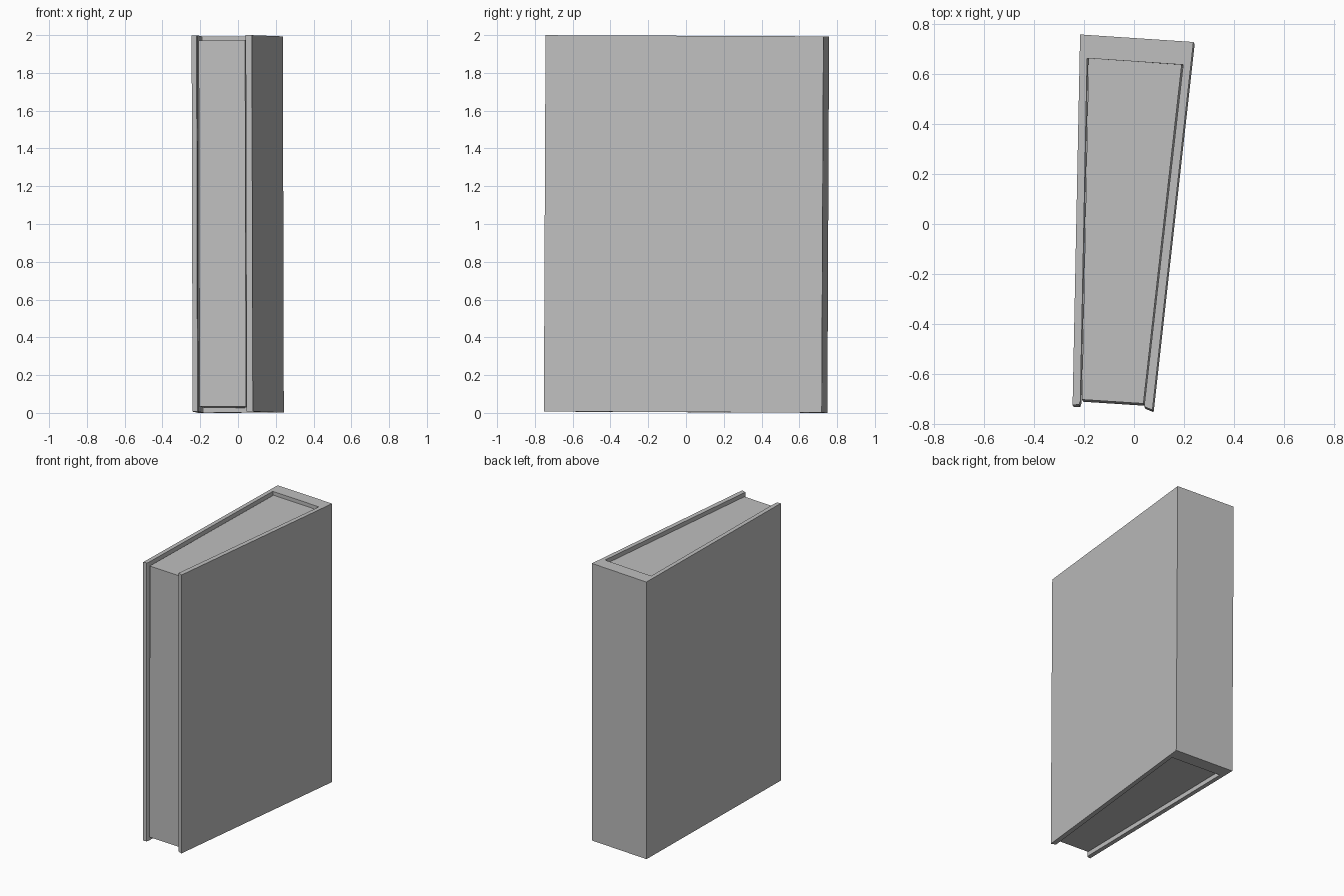
import bpy, bmesh
from mathutils import Matrix, Vector

cube = bpy.data.objects.get("Cube")
if cube:
    bpy.data.objects.remove(cube, do_unlink=True)

grey = bpy.data.materials.new("light_grey")
grey.use_nodes = True
colour = (0.52, 0.52, 0.52, 1)
grey.diffuse_color = colour
grey.node_tree.nodes["Principled BSDF"].inputs["Base Color"].default_value = colour

# The book leans very slightly on its corner
LEAN = Matrix.Rotation(-0.0045, 4, 'X') @ Matrix.Rotation(-0.0025, 4, 'Y')


def upright_prism(name, outline, half_height):
    """Extrude a plan outline to a standing block centred at z = 1."""
    bm = bmesh.new()
    face = bm.faces.new([bm.verts.new((x, y, -half_height)) for x, y in outline])
    ext = bmesh.ops.extrude_face_region(bm, geom=[face])
    top = [v for v in ext["geom"] if isinstance(v, bmesh.types.BMVert)]
    bmesh.ops.translate(bm, verts=top, vec=(0, 0, 2 * half_height))
    bmesh.ops.recalc_face_normals(bm, faces=bm.faces)
    bm.transform(Matrix.Translation(Vector((0, 0, 1))) @ LEAN)
    mesh = bpy.data.meshes.new(name)
    bm.to_mesh(mesh)
    bm.free()
    mesh.materials.append(grey)
    obj = bpy.data.objects.new(name, mesh)
    bpy.context.collection.objects.link(obj)


# Cover boards and spine, one U-shaped wedge
upright_prism("cover", [
    (-0.213, 0.753), (-0.243, -0.728), (-0.217, -0.726), (-0.212, -0.712),
    (-0.185, 0.658), (0.199, 0.632), (0.043, -0.734), (0.076, -0.748),
    (0.240, 0.723)], 0.996)

# Page block, set in from the boards
upright_prism("pages", [
    (-0.179, 0.658), (-0.206, -0.706), (0.040, -0.722), (0.193, 0.632)], 0.970)
